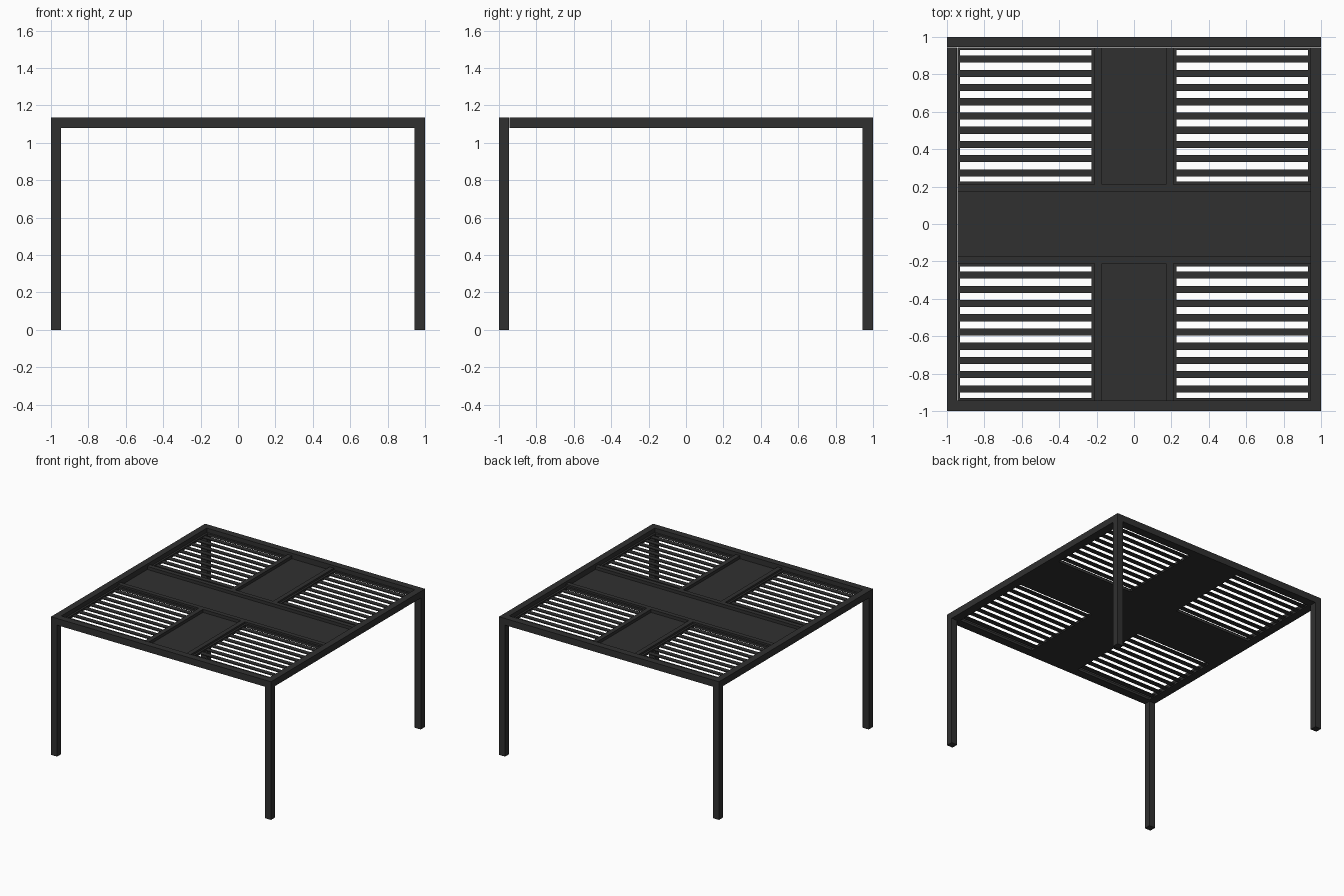
import bpy
import bmesh
from mathutils import Matrix, Vector

if "Cube" in bpy.data.objects:
    bpy.data.objects.remove(bpy.data.objects["Cube"])

metal = bpy.data.materials.new("charcoal metal")
metal.diffuse_color = (0.03, 0.03, 0.03, 1)
metal.use_nodes = True
metal.node_tree.nodes["Principled BSDF"].inputs["Base Color"].default_value = metal.diffuse_color


def boxes(name, bounds):
    """One object from boxes given as (x0, x1, y0, y1, z0, z1)."""
    bm = bmesh.new()
    for x0, x1, y0, y1, z0, z1 in bounds:
        mid = Vector((x0 + x1, y0 + y1, z0 + z1)) / 2
        size = Vector((x1 - x0, y1 - y0, z1 - z0))
        bmesh.ops.create_cube(bm, size=1, matrix=Matrix.Translation(mid) @ Matrix.Diagonal(size).to_4x4())
    mesh = bpy.data.meshes.new(name)
    bm.to_mesh(mesh)
    bm.free()
    mesh.materials.append(metal)
    obj = bpy.data.objects.new(name, mesh)
    bpy.context.collection.objects.link(obj)
    return obj


def mirror(obj, x=True, y=True):
    mod = obj.modifiers.new("Mirror", 'MIRROR')
    mod.use_axis = (x, y, False)
    mod.use_mirror_merge = False


W = 0.055            # post and rim thickness
I = 1 - W            # inner edge of the rim
H = 1.135            # overall height
Z0 = H - W           # underside of the roof
B0, B1 = 0.172, 0.21  # inner and outer edge of the cross beams
BT = 1.115           # top of the cross beams

# Corner posts and outer rim
mirror(boxes("corner_post", [(I, 1, I, 1, 0, Z0)]))
mirror(boxes("rim_front_back", [(-1, 1, I, 1, Z0, H)]), x=False)
mirror(boxes("rim_side", [(I, 1, -I, I, Z0, H)]), y=False)

# Cross beams dividing the roof
mirror(boxes("long_beam", [(-I, I, B0, B1, Z0, BT)]), x=False)
mirror(boxes("short_beam", [(B0, B1, B1, I, Z0, BT)]))

# Solid sunken panels forming the cross
boxes("centre_panel", [(-I, I, -B0, B0, Z0, Z0 + 0.01)])
mirror(boxes("end_panel", [(-B0, B0, B1, I, Z0, Z0 + 0.01)]), x=False)

# Thin frames around the four louvre bays
F = 0.016
mirror(boxes("louvre_frame", [
    (B1, B1 + F, B1, I, Z0, Z0 + 0.02), (I - F, I, B1, I, Z0, Z0 + 0.02),
    (B1 + F, I - F, B1, B1 + F, Z0, Z0 + 0.02), (B1 + F, I - F, I - F, I, Z0, Z0 + 0.02)]))

# Nine slats in each bay
slats = []
for i in range(9):
    y = 0.5775 + (i - 4) * 0.076
    slats.append((B1 + F, I - F, y - 0.019, y + 0.019, Z0 + 0.007, Z0 + 0.014))
mirror(boxes("louvre_slats", slats))
